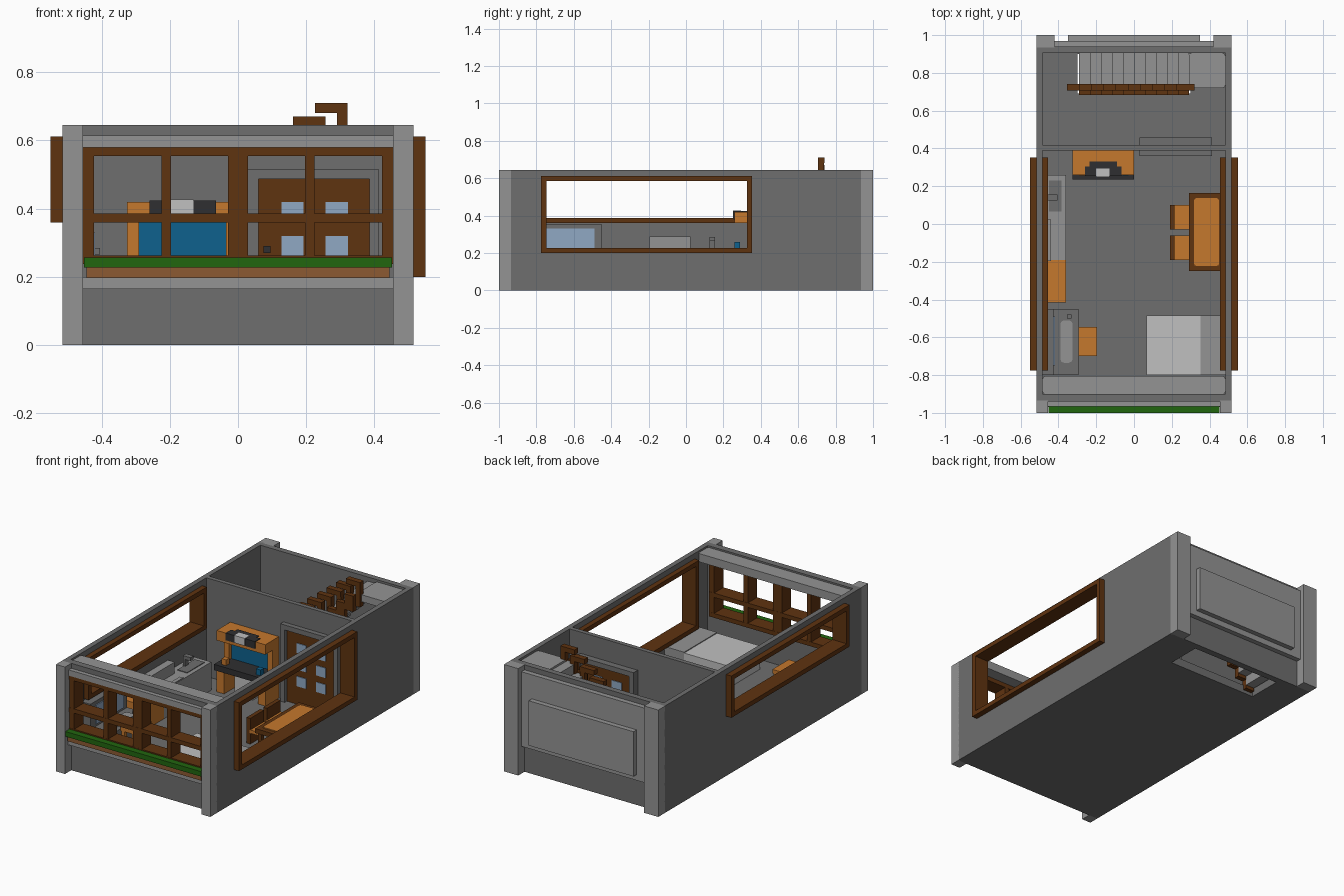
import bpy, bmesh

cube = bpy.data.objects.get("Cube")
if cube:
    bpy.data.objects.remove(cube)


def mat(name, hexcol):
    lin = []
    for i in (0, 2, 4):
        c = int(hexcol[i:i + 2], 16) / 255
        lin.append(c / 12.92 if c <= 0.04045 else ((c + 0.055) / 1.055) ** 2.4)
    m = bpy.data.materials.new(name)
    m.use_nodes = True
    m.diffuse_color = (*lin, 1)
    m.node_tree.nodes["Principled BSDF"].inputs["Base Color"].default_value = (*lin, 1)
    return m


GREY = mat("dark_grey", "6e6e6e")
LIGHT = mat("light_grey", "949494")
WHITE = mat("off_white", "c0c0c0")
BROWN = mat("dark_wood", "5f3310")
ORANGE = mat("orange_wood", "c5782d")
GREEN = mat("leaf_green", "21660f")
BLUE = mat("deep_blue", "0e618d")
BLACK = mat("charcoal", "2f2f31")
PALE = mat("pale_blue", "90a8c4")
TAN = mat("planter_wood", "8c5a32")


def boxes(name, m, *specs):
    """One object from boxes given as (x0, x1, y0, y1, z0, z1)."""
    bm = bmesh.new()
    for s in specs:
        verts = bmesh.ops.create_cube(bm, size=1)["verts"]
        for v in verts:
            for a in range(3):
                lo, hi = s[2 * a], s[2 * a + 1]
                v.co[a] = (lo + hi) / 2 + v.co[a] * (hi - lo)
    me = bpy.data.meshes.new(name)
    bm.to_mesh(me)
    bm.free()
    me.materials.append(m)
    ob = bpy.data.objects.new(name, me)
    bpy.context.collection.objects.link(ob)
    return ob


def chamfer(ob, width):
    """Cut the vertical corners of a slab."""
    bm = bmesh.new()
    bm.from_mesh(ob.data)
    edges = [e for e in bm.edges if abs(e.verts[0].co.z - e.verts[1].co.z) > 1e-4]
    bmesh.ops.bevel(bm, geom=edges, offset=width, segments=2, affect="EDGES", profile=0.5)
    bm.to_mesh(ob.data)
    bm.free()


H, FLOOR = 0.645, 0.05

# Floor with a stairwell opening at the back
boxes("floor", GREY,
      (-.5, .5, -.93, .69, 0, FLOOR), (-.5, -.3, .69, .93, 0, FLOOR),
      (.3, .5, .69, .93, 0, FLOOR), (-.3, .3, .9, .93, 0, FLOOR))

# Corner pillars
for s in (-1, 1):
    x0, x1 = sorted((s * .455, s * .515))
    boxes("front_pillar", LIGHT, (x0, x1, -1, -.935, 0, H))
    x0, x1 = sorted((s * .42, s * .515))
    boxes("back_pillar", LIGHT, (x0, x1, .935, 1, 0, H))

# Side walls and deep window frames; one sill is higher
for side, s, sill in (("left", 1, .2), ("right", -1, .36)):
    x0, x1 = sorted((s * .485, s * .515))
    boxes(side + "_wall", GREY,
          (x0, x1, -.94, -.765, 0, H), (x0, x1, .34, .94, 0, H),
          (x0, x1, -.765, .34, 0, sill + .01), (x0, x1, -.765, .34, .6, H))
    x0, x1 = sorted((s * .455, s * .55))
    boxes(side + "_window_frame", BROWN,
          (x0, x1, -.775, .352, sill, sill + .027), (x0, x1, -.775, .352, .585, .612),
          (x0, x1, -.775, -.747, sill + .027, .585), (x0, x1, .325, .352, sill + .027, .585))

# Front wall, ledges and inner beam
boxes("front_wall", GREY, (-.485, .485, -.94, -.9, 0, .257), (-.485, .485, -.94, -.9, .58, H),
      (-.487, -.44, -.94, -.9, .257, .58), (.44, .487, -.94, -.9, .257, .58))
boxes("front_ledge", LIGHT, (-.455, .455, -.97, -.935, .165, .2),
      (-.455, .455, -.965, -.935, .58, .615))
chamfer(boxes("front_beam", LIGHT, (-.484, .484, -.902, -.805, .585, .635)), .015)

# Front window grid
bars = [(-.455, .455, -.96, -.87, z, z + .026) for z in (.237, .36, .555)]
for x0, x1 in ((-.455, -.422), (-.225, -.197), (-.03, .03), (.197, .225), (.422, .455)):
    bars.append((x0, x1, -.959, -.871, .24, .58))
boxes("front_window_grid", BROWN, *bars)

# Planter under the front window
boxes("planter", TAN, (-.445, .445, -.99, -.935, .197, .227))
boxes("planter_leaves", GREEN, (-.452, .452, -1, -.962, .227, .257))

# Back wall with raised panel
boxes("back_wall", GREY, (-.485, .485, .905, .94, 0, H))
boxes("back_cladding", LIGHT, (-.42, .42, .94, .97, .165, .615))
boxes("back_panel", LIGHT, (-.35, .35, .97, 1, .2, .47))

# Partition with door
boxes("partition", GREY, (-.485, .05, .39, .417, FLOOR, H), (.39, .485, .39, .417, FLOOR, H),
      (.05, .39, .39, .417, .487, H))
boxes("door_frame", GREY, (.03, .06, .36, .457, FLOOR, .517), (.385, .412, .36, .457, FLOOR, .517),
      (.06, .385, .36, .457, .487, .517))
boxes("door", BROWN, (.06, .385, .38, .43, FLOOR, .487))
boxes("door_panes", PALE, *[(x, x + .065, .376, .434, z, z + .06)
                            for x in (.127, .257) for z in (.16, .26, .36)])
boxes("door_handle", BLACK, (.075, .095, .362, .38, .27, .29))

# Staircase, landing and stepped handrail
boxes("stairs", LIGHT, *[(-.29 + .058 * i, -.232 + .058 * i, .715, .905,
                          .04 + .057 * i, .107 + .057 * i) for i in range(10)])
chamfer(boxes("landing", LIGHT, (.29, .484, .72, .905, .59, .632)), .015)
boxes("stair_stringer", BROWN, *[(-.29 + .058 * i, -.232 + .058 * i, .684, .715,
                                  .02 + .057 * i, .115 + .057 * i) for i in range(10)])
rail = []
for i in range(10):
    a, top = -.355 + .0645 * i, .71 - .04 * (9 - i) - .01 * max(0, 8 - i)
    rail += [(a, a + .095, .706, .74, top - .03, top),
             (a + .065, a + .095, .707, .739, top - .15, top - .02)]
boxes("handrail", BROWN, *rail)

# Cooking niche against the partition
boxes("niche_wood", ORANGE, (-.325, 0, .26, .39, .36, .42),
      (-.325, -.29, .33, .39, .225, .36), (-.035, 0, .33, .39, .225, .36),
      (-.325, -.275, .26, .39, FLOOR, .19), (-.05, 0, .26, .39, FLOOR, .19))
boxes("niche_back", BLUE, (-.29, -.035, .35, .39, .225, .36))
boxes("niche_counter", BLACK, (-.325, 0, .235, .39, .19, .225))
boxes("niche_hood", BLACK, (-.26, -.065, .254, .305, .38, .424),
      (-.235, -.09, .254, .33, .385, .424))
boxes("niche_hood_light", WHITE, (-.2, -.13, .25, .295, .385, .427))
boxes("niche_base", WHITE, (-.22, -.1, .28, .39, FLOOR, .19))
boxes("blue_jar", BLUE, (-.06, -.03, .258, .29, .225, .26))
boxes("orange_jar", ORANGE, (-.29, -.26, .258, .29, .225, .26))

# Kitchen run along the right wall
boxes("kitchen_cabinet", ORANGE, (-.485, -.36, -.415, -.19, FLOOR, .22))
boxes("kitchen_counter", LIGHT, (-.485, -.36, -.19, .26, FLOOR, .22),
      (-.485, -.44, -.195, .025, .22, .288), (-.385, -.362, -.15, -.005, .22, .226))
boxes("sink", GREY, (-.45, -.385, .065, .23, .219, .224))
boxes("sink_tap", GREY, (-.455, -.44, .125, .155, .22, .285), (-.44, -.405, .125, .155, .265, .285))

# Wash stand with mirror
boxes("wash_stand", GREY, (-.455, -.295, -.8, -.45, FLOOR, .2), (-.485, -.425, -.8, -.45, FLOOR, .352))
boxes("mirror", PALE, (-.425, -.419, -.75, -.49, .215, .33))
chamfer(boxes("wash_basin", LIGHT, (-.39, -.325, -.735, -.51, .2, .207)), .02)
boxes("wash_tap", GREY, (-.355, -.33, -.5, -.48, .2, .22))
boxes("stool", ORANGE, (-.295, -.195, -.7, -.545, .19, .215),
      *[(x, x + .02, y, y + .02, FLOOR, .19) for x in (-.29, -.22) for y in (-.695, -.57)])

# Dining table and two chairs
boxes("table", BROWN, (.29, .455, -.25, .165, .16, .187),
      *[(x, x + .025, y, y + .025, FLOOR, .16) for x in (.3, .42) for y in (-.24, .13)])
chamfer(boxes("table_top", ORANGE, (.318, .45, -.222, .137, .187, .193)), .012)
for y in (-.19, -.03):
    boxes("chair_seat", ORANGE, (.21, .29, y, y + .13, .115, .135))
    boxes("chair_frame", BROWN, (.19, .215, y, y + .13, FLOOR, .205),
          (.265, .285, y + .01, y + .03, FLOOR, .115), (.265, .285, y + .1, y + .12, FLOOR, .115))

# Bed
boxes("bed", WHITE, (.065, .352, -.8, -.485, FLOOR, .19))
boxes("bed_head", LIGHT, (.352, .484, -.8, -.485, FLOOR, .195))
